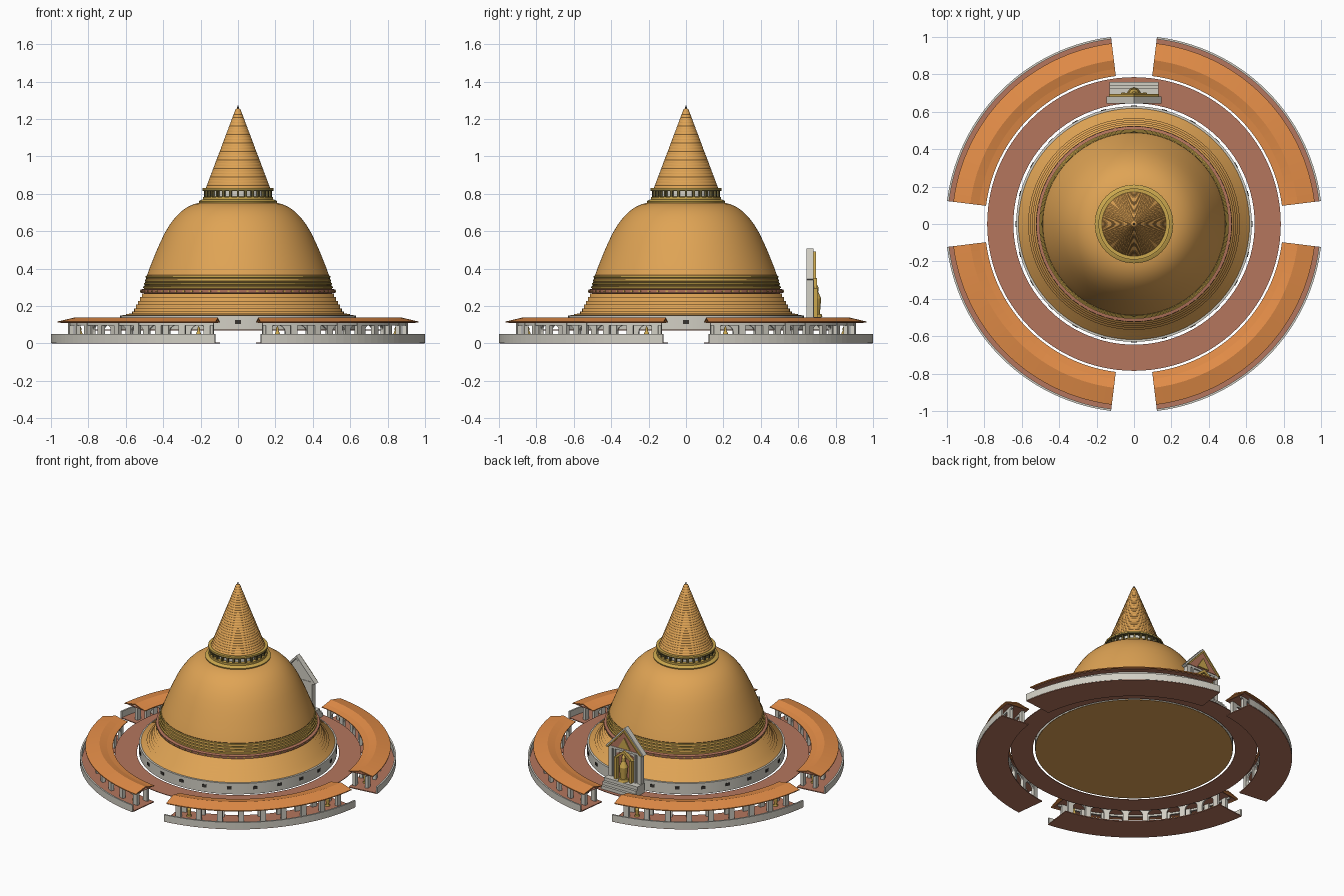
import bpy, bmesh, math
from math import sin, cos, pi, radians

if "Cube" in bpy.data.objects:
    bpy.data.objects.remove(bpy.data.objects["Cube"])


def material(name, rgb):
    m = bpy.data.materials.new(name)
    m.diffuse_color = (*rgb, 1)
    m.use_nodes = True
    m.node_tree.nodes["Principled BSDF"].inputs["Base Color"].default_value = m.diffuse_color
    return m


OCHRE = material("ochre", (0.74, 0.37, 0.09))
ROOF = material("roof_orange", (0.78, 0.27, 0.065))
BRICK = material("brick", (0.46, 0.18, 0.11))
STONE = material("pale_stone", (0.64, 0.62, 0.55))
GOLD = material("gold", (0.60, 0.39, 0.075))
OLIVE = material("dark_olive", (0.14, 0.11, 0.035))
DARK = material("dark_opening", (0.04, 0.035, 0.03))


def finish(name, bm, mat, smooth=0):
    me = bpy.data.meshes.new(name)
    bm.to_mesh(me)
    bm.free()
    ob = bpy.data.objects.new(name, me)
    bpy.context.collection.objects.link(ob)
    me.materials.append(mat)
    if smooth:
        bpy.ops.object.select_all(action='DESELECT')
        ob.select_set(True)
        bpy.context.view_layer.objects.active = ob
        bpy.ops.object.shade_smooth_by_angle(angle=radians(smooth))
    return ob


def lathe(name, profile, mat, closed=False, n=96, smooth=25):
    """Spin an (r, z) profile a full turn; list the outside from bottom to top."""
    bm = bmesh.new()
    rings = [[bm.verts.new((r * cos(2 * pi * j / n), r * sin(2 * pi * j / n), z))
              for j in range(n)] for r, z in profile]
    pairs = list(zip(rings, rings[1:]))
    if closed:
        pairs.append((rings[-1], rings[0]))
    for a, b in pairs:
        for j in range(n):
            k = (j + 1) % n
            bm.faces.new((a[j], a[k], b[k], b[j]))
    return finish(name, bm, mat, smooth)


def band(r0, r1, z0, z1):
    """Rectangular ring section for a closed lathe or sweep."""
    return [(r1, z0), (r1, z1), (r0, z1), (r0, z0)]


def sweep(bm, profile, a0, a1, n):
    """Sweep a closed (r, z) section through part of a circle, with end caps."""
    secs = []
    for i in range(n + 1):
        a = a0 + (a1 - a0) * i / n
        secs.append([bm.verts.new((r * cos(a), r * sin(a), z)) for r, z in profile])
    m = len(profile)
    fs = [bm.faces.new((s[k], t[k], t[(k + 1) % m], s[(k + 1) % m]))
          for s, t in zip(secs, secs[1:]) for k in range(m)]
    fs += [bm.faces.new(secs[0]), bm.faces.new(secs[-1])]
    bmesh.ops.recalc_face_normals(bm, faces=fs)


def arch_strip(bm, r0, r1, a0, a1, zb0, zb1, zt):
    """Curved wall piece whose lower edge runs from zb0 to zb1."""
    v = [bm.verts.new((r * cos(a), r * sin(a), z))
         for a, zb in ((a0, zb0), (a1, zb1))
         for r, z in ((r0, zb), (r1, zb), (r1, zt), (r0, zt))]
    q = [(0, 1, 2, 3), (4, 5, 6, 7)] + [(k, (k + 1) % 4, (k + 1) % 4 + 4, k + 4) for k in range(4)]
    bmesh.ops.recalc_face_normals(bm, faces=[bm.faces.new([v[i] for i in f]) for f in q])


def block(bm, x0, x1, y0, y1, z0, z1):
    for v in bmesh.ops.create_cube(bm, size=1)["verts"]:
        v.co = (x0 + (v.co.x + .5) * (x1 - x0), y0 + (v.co.y + .5) * (y1 - y0),
                z0 + (v.co.z + .5) * (z1 - z0))


def prism(name, pts, y0, y1, mat):
    """Extrude an (x, z) outline along y."""
    bm = bmesh.new()
    f = bm.faces.new([bm.verts.new((x, y0, z)) for x, z in pts])
    for v in bmesh.ops.extrude_face_region(bm, geom=[f])["geom"]:
        if isinstance(v, bmesh.types.BMVert):
            v.co.y = y1
    bmesh.ops.recalc_face_normals(bm, faces=bm.faces)
    return finish(name, bm, mat)


def ring_blocks(name, count, r, width, z0, z1, depth, mat):
    """Small blocks repeated around a circle."""
    bm = bmesh.new()
    for i in range(count):
        a, h = 2 * pi * i / count, width / r / 2
        sweep(bm, band(r - depth, r, z0, z1), a - h, a + h, 1)
    return finish(name, bm, mat)


def figure(bm, x, y, z, s):
    """Standing figure: base, robe, shoulders, head, pointed crown."""
    for r0, r1, z0, z1 in ((.20, .17, 0, .1), (.12, .16, .1, .55), (.16, .07, .55, .76),
                           (.08, .085, .76, .9), (.07, .0, .9, 1.05)):
        vs = bmesh.ops.create_cone(bm, cap_ends=True, segments=10, radius1=r0 * s,
                                   radius2=r1 * s, depth=(z1 - z0) * s)["verts"]
        for v in vs:
            v.co.x += x
            v.co.y += y
            v.co.z += z + (z0 + z1) / 2 * s


# Terrace, round base wall with openings, and closed underside
lathe("terrace", band(.645, .785, .07, .074), BRICK, True)
lathe("base_wall", [(.63, .072), (.63, .148), (.612, .149)], STONE)
ring_blocks("base_openings", 24, .633, .03, .105, .125, .004, DARK)
bm = bmesh.new()
bmesh.ops.create_circle(bm, cap_ends=True, segments=96, radius=.629)
for v in bm.verts:
    v.co.z = .072
for f in bm.faces:
    f.normal_update()
    if f.normal.z > 0:
        f.normal_flip()
finish("dome_underside", bm, OCHRE)

# Stepped skirt under the dome
steps = [(.618, .152), (.60, .156), (.582, .161), (.566, .170), (.555, .188), (.545, .208),
         (.535, .228), (.524, .249), (.513, .268)]
prof, z = [], .147
for r, top in steps:
    prof += [(r, z), (r, top)]
    z = top
lathe("stepped_skirt", prof + [(.50, .268)], OCHRE, smooth=180)

# Decorated bands
lathe("brick_band", [(.50, .268), (.52, .27), (.522, .288), (.50, .292)], BRICK)
ring_blocks("band_studs", 64, .525, .012, .275, .284, .006, GOLD)
lathe("band_body", [(.503, .29), (.487, .366)], OCHRE)
for i in range(4):
    zc, r = .300 + .0185 * i, .503 - .0045 * i
    lathe("gold_moulding", [(r - .006, zc - .007), (r + .004, zc - .004), (r + .004, zc + .004),
                            (r - .006, zc + .007)], GOLD, smooth=60)
    lathe("olive_line", [(r - .002, zc + .008), (r - .001, zc + .011)], OLIVE)

# Bell dome
lathe("dome", [(.487, .362), (.474, .40), (.458, .44), (.440, .485), (.418, .535), (.392, .59),
               (.365, .635), (.335, .675), (.305, .705), (.27, .73), (.235, .745), (.20, .754),
               (.15, .757)], OCHRE, n=128, smooth=40)

# Collar and small colonnade under the spire
lathe("collar", [(.208, .752), (.210, .760), (.195, .768), (.187, .770), (.187, .784),
                 (.14, .785)], GOLD)
lathe("colonnade_core", [(.163, .783), (.163, .82)], STONE)
ring_blocks("colonnade_posts", 28, .182, .013, .784, .818, .018, OLIVE)
lathe("colonnade_lintel", band(.14, .189, .816, .824), OLIVE, True)
lathe("colonnade_cornice", band(.13, .190, .824, .832), GOLD, True)

# Ringed spire with finial
prof, count = [], 28
for i in range(count):
    r0 = .172 + (.012 - .172) * i / count
    z0, z1 = .828 + .425 * i / count, .828 + .425 * (i + 1) / count
    prof += [(r0 - .001, z0), (r0, z0 + .003), (r0 - .0048, z1)]
lathe("spire", prof + [(.006, 1.256), (.0005, 1.257)], OCHRE, n=64, smooth=180)
lathe("finial", [(.004, 1.25), (.005, 1.262), (.0005, 1.276)], DARK, n=12)

# Four curved galleries between the entrances
floor, parapet, arcade, roof, eaves, statues = (bmesh.new() for _ in range(6))
BAYS, SPAN, END = 8, radians(76), .06
for q in range(4):
    a0 = q * pi / 2 + radians(7)
    a1 = a0 + SPAN
    sweep(floor, band(.80, 1.005, 0, .006), a0, a1, 28)
    sweep(parapet, band(.996, 1.007, .003, .05), a0, a1, 28)
    sweep(roof, [(.973, .111), (.973, .117), (.882, .138), (.835, .124), (.797, .117),
                 (.797, .112), (.882, .130)], a0, a1, 28)
    sweep(eaves, band(.805, .958, .109, .112), a0 + .01, a1 - .01, 28)
    sweep(arcade, band(.905, .918, .096, .112), a0 + .02, a1 - .02, 28)
    bay = (SPAN - 2 * END) / BAYS
    for b in range(BAYS + 1):
        c = a0 + END + b * bay
        sweep(arcade, band(.897, .92, .005, .112), c - .019, c + .019, 1)
        sweep(arcade, band(.812, .832, .005, .112), c - .022, c + .022, 1)
        if b < BAYS:  # round arch between inner piers
            w, n = bay - .044, 10
            for i in range(n):
                t0, t1 = -cos(pi * i / n), -cos(pi * (i + 1) / n)
                h0, h1 = (.06 + .038 * math.sqrt(max(0, 1 - t * t)) for t in (t0, t1))
                m = c + bay / 2
                arch_strip(arcade, .816, .828, m + t0 * w / 2, m + t1 * w / 2, h0, h1, .112)
    for d in (-31, 31):
        a = a0 + SPAN / 2 + radians(d)
        figure(statues, .87 * cos(a), .87 * sin(a), .006, .085)
finish("gallery_floor", floor, BRICK)
finish("gallery_parapet", parapet, STONE)
finish("gallery_arcade", arcade, STONE)
finish("gallery_roof", roof, ROOF)
finish("gallery_eaves", eaves, BRICK)
finish("gallery_statues", statues, GOLD, 40)

# Shrine at the back: steps, wall, pillars
bm = bmesh.new()
for i in range(3):
    block(bm, -.13, .13, .645, .76 - .018 * i, .074 + .022 * i, .096 + .022 * i)
block(bm, -.115, .115, .645, .672, .138, .35)
for s in (-1, 1):
    block(bm, s * .112 - .014, s * .112 + .014, .645, .682, .138, .35)
    block(bm, s * .080 - .007, s * .080 + .007, .672, .684, .138, .34)
block(bm, -.135, .135, .645, .682, .338, .352)
finish("shrine_body", bm, STONE)
prism("shrine_niche", [(-.07, .14), (.07, .14), (.07, .31), (0, .337), (-.07, .31)],
      .671, .675, BRICK)

# Shrine gable with raking trim
prism("shrine_gable", [(-.12, .352), (.12, .352), (0, .485)], .648, .678, STONE)
prism("gable_face", [(-.118, .354), (.118, .354), (0, .484)], .676, .683, BRICK)
for s in (-1, 1):
    prism("gable_slope", [(s * .148, .345), (s * .134, .338), (0, .490), (0, .507)],
          .645, .682, STONE)
    prism("gable_trim", [(s * .134, .345), (s * .122, .345), (0, .478), (0, .492)],
          .682, .695, GOLD)
prism("gable_emblem", [(-.045, .362), (.045, .362), (0, .435)], .682, .69, GOLD)

# Gilded statue and arch surround
bm = bmesh.new()
figure(bm, 0, .694, .14, .18)
finish("shrine_statue", bm, GOLD, 40)
bm = bmesh.new()
for s in (-1, 1):
    block(bm, s * .058 - .009, s * .058 + .009, .675, .704, .14, .295)
finish("shrine_arch_posts", bm, GOLD)
for s in (-1, 1):
    prism("shrine_arch_top", [(s * .07, .293), (s * .046, .293), (0, .328), (0, .35)],
          .675, .70, GOLD)
